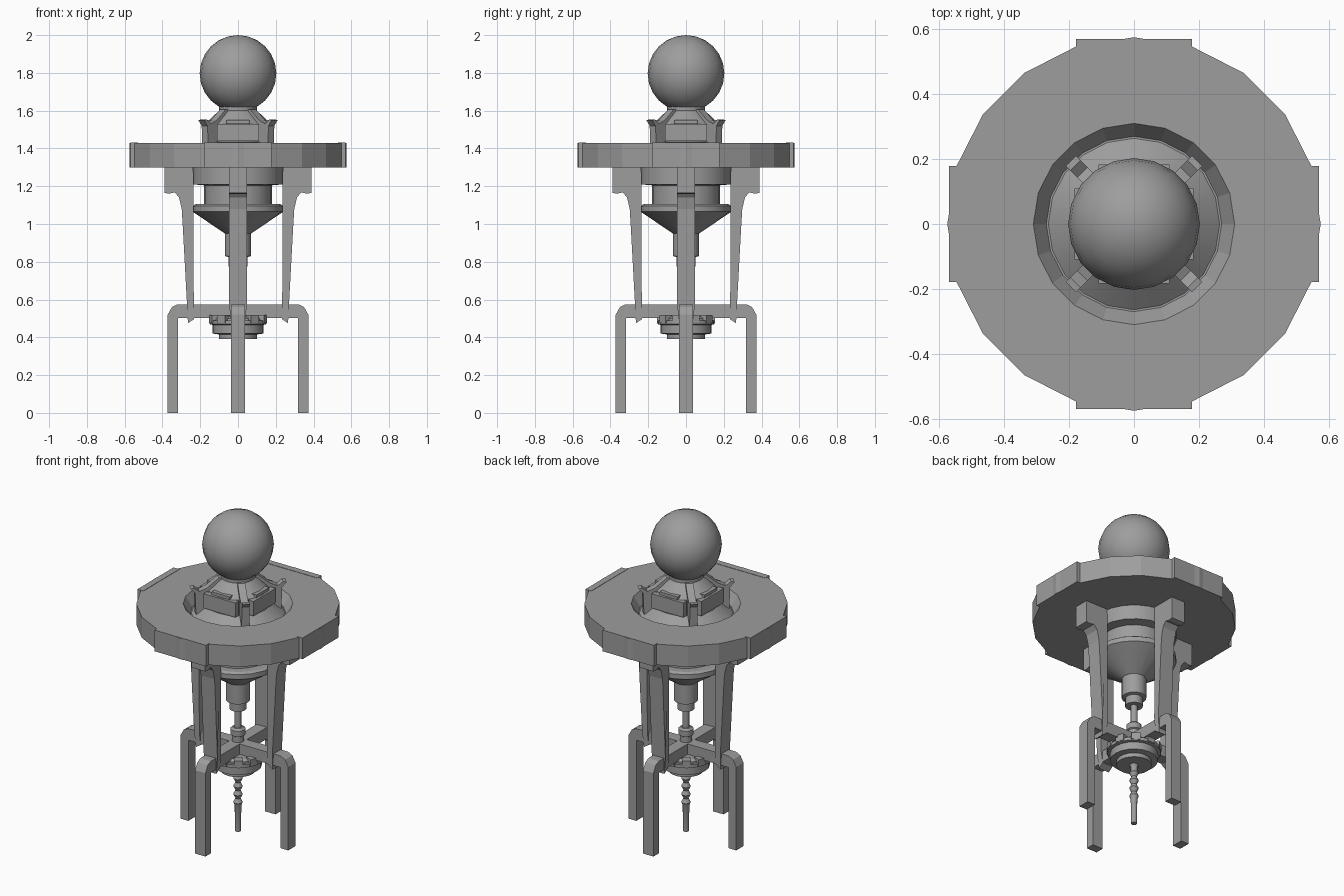
import bpy, bmesh, math
from mathutils import Matrix

cube = bpy.data.objects.get("Cube")
if cube:
    bpy.data.objects.remove(cube, do_unlink=True)

grey = bpy.data.materials.new("mid_grey")
grey.use_nodes = True
tone = (0.34, 0.34, 0.34, 1)
grey.diffuse_color = tone
grey.node_tree.nodes["Principled BSDF"].inputs["Base Color"].default_value = tone


def finish(name, bm, smooth=False, turn=0):
    """Turn a bmesh into a named object, rotated about the vertical axis."""
    bmesh.ops.recalc_face_normals(bm, faces=bm.faces)
    bm.transform(Matrix.Rotation(turn, 4, "Z"))
    mesh = bpy.data.meshes.new(name)
    bm.to_mesh(mesh)
    bm.free()
    mesh.materials.append(grey)
    obj = bpy.data.objects.new(name, mesh)
    bpy.context.collection.objects.link(obj)
    if smooth:
        bpy.ops.object.select_all(action="DESELECT")
        obj.select_set(True)
        bpy.context.view_layer.objects.active = obj
        bpy.ops.object.shade_smooth_by_angle(angle=math.radians(30))
    return obj


def lathe(name, profile, sides=20, closed=False, smooth=True):
    """Sweep (radius, height) points around the vertical axis."""
    bm = bmesh.new()
    rings = [[bm.verts.new((r * math.cos(math.tau * i / sides),
                            r * math.sin(math.tau * i / sides), z))
              for i in range(sides)] for r, z in profile]
    pairs = list(zip(rings, rings[1:]))
    if closed:
        pairs.append((rings[-1], rings[0]))
    else:
        bm.faces.new(rings[0])
        bm.faces.new(rings[-1])
    for a, b in pairs:
        for i in range(sides):
            j = (i + 1) % sides
            bm.faces.new((a[i], a[j], b[j], b[i]))
    return finish(name, bm, smooth)


def plate(name, profile, half, turn, taper_below=None, taper_half=0):
    """Extrude a (radius, height) outline sideways, optionally narrower low down."""
    bm = bmesh.new()
    sides = []
    for s in (-1, 1):
        sides.append([bm.verts.new(
            (r, s * (taper_half if taper_below and z < taper_below else half), z))
            for r, z in profile])
    bm.faces.new(sides[0])
    bm.faces.new(sides[1])
    n = len(profile)
    for i in range(n):
        j = (i + 1) % n
        bm.faces.new((sides[0][i], sides[0][j], sides[1][j], sides[1][i]))
    return finish(name, bm, False, turn)


def block(name, r0, r1, half, z0, z1, turn):
    return plate(name, [(r0, z0), (r1, z0), (r1, z1), (r0, z1)], half, turn)


# Ball on top
bm = bmesh.new()
bmesh.ops.create_uvsphere(bm, u_segments=20, v_segments=12, radius=0.203)
bmesh.ops.translate(bm, verts=bm.verts, vec=(0, 0, 1.797))
finish("top_ball", bm, True)

# Wide ring with a funnel-shaped opening
lathe("ring_table", [(0.575, 1.30), (0.575, 1.43), (0.31, 1.43),
                     (0.27, 1.37), (0.23, 1.37), (0.23, 1.30)],
      closed=True, smooth=False)

# Upper hub: sloping skirt, drum, shoulder and neck
lathe("hub_skirt", [(0.27, 1.365), (0.185, 1.435)])
lathe("hub_drum", [(0.175, 1.40), (0.175, 1.53), (0.165, 1.54),
                   (0.10, 1.60), (0.10, 1.63)], sides=16)

# Lower body: drum, waist, flange, cone and stepped spindle
lathe("lower_body", [(0.24, 1.365), (0.24, 1.21), (0.18, 1.205), (0.18, 1.105),
                     (0.225, 1.105), (0.24, 1.095), (0.24, 1.065),
                     (0.07, 0.95)])
lathe("spindle", [(0.07, 0.97), (0.07, 0.83), (0.05, 0.825),
                  (0.05, 0.775)], sides=16)
lathe("rod", [(0.021, 0.80), (0.021, 0.35)], sides=12)
lathe("rod_collar", [(0.03, 0.66), (0.043, 0.65), (0.043, 0.615),
                     (0.035, 0.61), (0.035, 0.56)], sides=16)

# Rippled bit hanging under the chuck
ripples = [(0.021 + 0.006 * math.cos(i * math.pi / 2), 0.39 - 0.0125 * i)
           for i in range(17)]
lathe("bit", ripples + [(0.019, 0.17), (0.017, 0.01)], sides=12)

# Notched chuck under the cross beams
lathe("chuck", [(0.12, 0.51), (0.135, 0.50), (0.135, 0.42), (0.10, 0.415),
                (0.10, 0.39)])
lathe("chuck_band", [(0.152, 0.49), (0.152, 0.47), (0.13, 0.465)])
TEETH = 10
for i in range(TEETH):
    block("chuck_tooth", 0.11, 0.154, 0.026, 0.475, 0.517,
          math.tau * (i + 0.5) / TEETH)

# Four-way repeated parts
strut = [(0.237, 1.30), (0.39, 1.30), (0.39, 1.165), (0.365, 1.16),
         (0.335, 1.168), (0.312, 1.14), (0.298, 1.08), (0.292, 0.98),
         (0.27, 0.575), (0.265, 0.475), (0.232, 0.497), (0.234, 0.575)]
leg = [(0, 0.575), (0.32, 0.575), (0.35, 0.56), (0.372, 0.52), (0.372, 0),
       (0.318, 0), (0.318, 0.503), (0, 0.503)]
fin = [(0.15, 1.39), (0.245, 1.39), (0.25, 1.52), (0.275, 1.55), (0.255, 1.553),
       (0.225, 1.53), (0.18, 1.55), (0.115, 1.605), (0.09, 1.605)]
for k in range(4):
    turn = k * math.pi / 2
    plate("strut", strut, 0.047, turn, 0.57, 0.036)
    plate("leg", leg, 0.036, turn)
    plate("hub_fin", fin, 0.022, turn + math.pi / 4)
    block("rim_plate", 0.53, 0.57, 0.178, 1.30, 1.432, turn)
    block("hub_panel", 0.15, 0.184, 0.11, 1.44, 1.53, turn)
    block("hub_slot", 0.12, 0.172, 0.062, 1.532, 1.55, turn)
